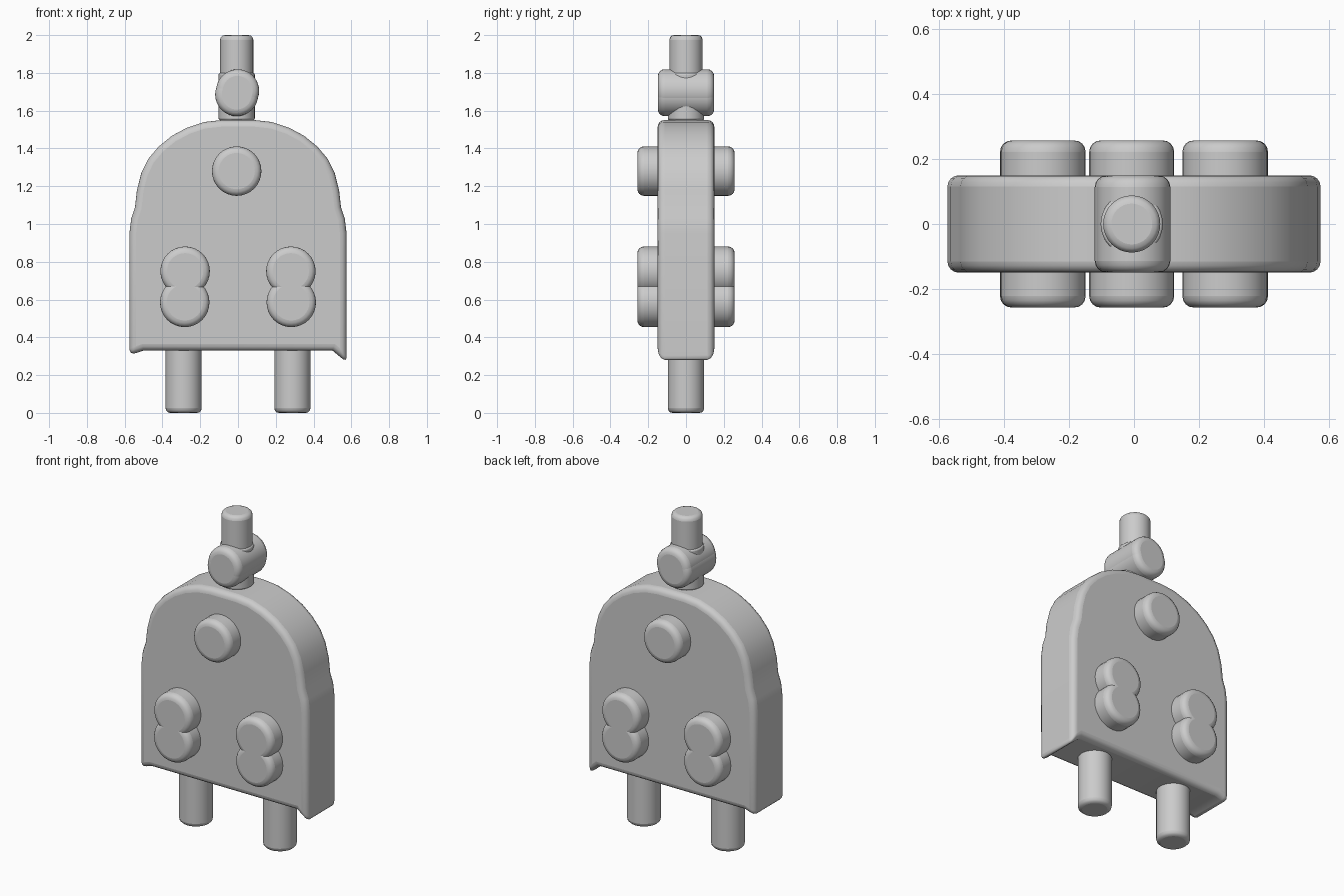
import bpy, bmesh, math
from mathutils import Matrix, Vector

if "Cube" in bpy.data.objects:
    bpy.data.objects.remove(bpy.data.objects["Cube"])


def finish(name, bm, bevel, segs=4, limit=40):
    bmesh.ops.recalc_face_normals(bm, faces=bm.faces)
    me = bpy.data.meshes.new(name)
    bm.to_mesh(me)
    bm.free()
    ob = bpy.data.objects.new(name, me)
    bpy.context.collection.objects.link(ob)
    if bevel:
        m = ob.modifiers.new("rounding", 'BEVEL')
        m.width = bevel
        m.segments = segs
        m.limit_method = 'ANGLE'
        m.angle_limit = math.radians(limit)
    bpy.ops.object.select_all(action='DESELECT')
    ob.select_set(True)
    bpy.context.view_layer.objects.active = ob
    bpy.ops.object.shade_smooth_by_angle(angle=math.radians(40))
    return ob


def peg(name, centre, r, length, axis='Z', bevel=0.035, r2=None, segs=4):
    bm = bmesh.new()
    rot = Matrix.Rotation(math.pi / 2, 4, 'X') if axis == 'Y' else Matrix()
    bmesh.ops.create_cone(bm, cap_ends=True, segments=32, radius1=r,
                          radius2=r if r2 is None else r2, depth=length,
                          matrix=Matrix.Translation(Vector(centre)) @ rot)
    return finish(name, bm, bevel, segs)


# arched body slab, with the two side edges hanging below the base
half = [(0.575, 0.95), (0.565, 1.03), (0.545, 1.09), (0.535, 1.18), (0.512, 1.27),
        (0.475, 1.345), (0.42, 1.41), (0.35, 1.467), (0.27, 1.51), (0.18, 1.54),
        (0.09, 1.55)]
outline = ([(-0.5, 0.33), (0.5, 0.33), (0.575, 0.268)] + half
           + [(-x, z) for x, z in reversed(half)] + [(-0.575, 0.305)])
bm = bmesh.new()
face = bm.faces.new([bm.verts.new((x, -0.15, z)) for x, z in outline])
ext = bmesh.ops.extrude_face_region(bm, geom=[face])
bmesh.ops.translate(bm, vec=(0, 0.3, 0),
                    verts=[v for v in ext["geom"] if isinstance(v, bmesh.types.BMVert)])
finish("body", bm, 0.035, 4, 65)

# legs and paired cross pegs
for side, label in ((-1, "left"), (1, "right")):
    peg(f"{label}_leg", (side * 0.288, 0, 0.25), 0.096, 0.5, bevel=0.025, segs=3)
    peg(f"{label}_upper_cross_peg", (side * 0.28, 0, 0.75), 0.131, 0.515, 'Y')
    peg(f"{label}_lower_cross_peg", (side * 0.282, 0, 0.585), 0.131, 0.515, 'Y')

# top cross peg through the arch
peg("top_cross_peg", (-0.007, 0, 1.28), 0.131, 0.515, 'Y')

# neck, knob and stem
peg("neck", (0, 0, 1.565), 0.1, 0.09, bevel=0, r2=0.04)
peg("collar", (-0.007, 0, 1.675), 0.096, 0.25, bevel=0.01)
peg("knob_upper", (-0.002, 0, 1.705), 0.114, 0.298, 'Y')
peg("knob_lower", (-0.007, 0, 1.685), 0.114, 0.298, 'Y')
peg("stem", (-0.007, 0, 1.8), 0.088, 0.4, bevel=0.025, segs=3)
